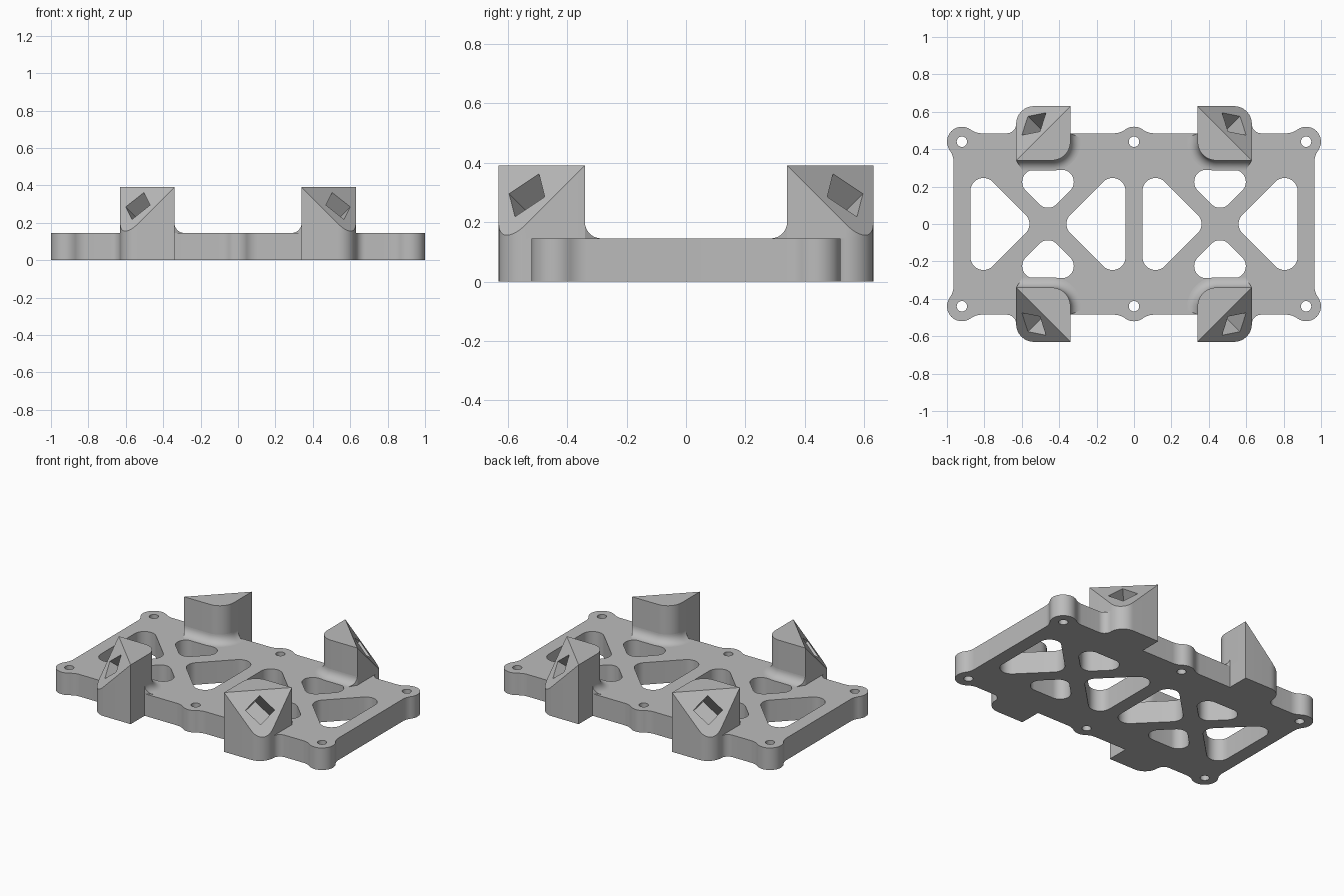
import bpy, bmesh
from math import sin, cos, radians, degrees, atan2, sqrt
from mathutils import Vector, Matrix

cube = bpy.data.objects.get("Cube")
if cube:
    bpy.data.objects.remove(cube, do_unlink=True)

grey = bpy.data.materials.new("light_grey")
grey.use_nodes = True
COLOUR = (0.5, 0.5, 0.5, 1)
grey.diffuse_color = COLOUR
grey.node_tree.nodes["Principled BSDF"].inputs["Base Color"].default_value = COLOUR

PLATE_TOP, BLOCK_TOP = 0.145, 0.39
INNER, OUTER, EDGE = 0.34, 0.63, 0.485


def arc(cx, cy, r, a0, a1, steps=12):
    angles = [radians(a0 + (a1 - a0) * i / steps) for i in range(steps + 1)]
    return [(cx + r * cos(a), cy + r * sin(a)) for a in angles]


def rounded(points, r):
    """Closed polygon with every corner rounded to radius r."""
    out = []
    for i, p in enumerate(points):
        p = Vector(p)
        a = (Vector(points[i - 1]) - p).normalized()
        b = (Vector(points[(i + 1) % len(points)]) - p).normalized()
        half = a.angle(b) / 2
        centre = p + (a + b).normalized() * r / sin(half)
        start = p + a * r / (sin(half) / cos(half)) - centre
        end = p + b * r / (sin(half) / cos(half)) - centre
        a0, a1 = degrees(atan2(start.y, start.x)), degrees(atan2(end.y, end.x))
        sweep = (a1 - a0 + 180) % 360 - 180
        out += arc(centre.x, centre.y, r, a0, a0 + sweep)
    return out


def prism(loops, z0, z1):
    """Extrude an outline, with any further loops as holes."""
    bm = bmesh.new()
    for loop in loops:
        clean = [p for i, p in enumerate(loop)
                 if (Vector(p) - Vector(loop[i - 1])).length > 1e-5]
        vs = [bm.verts.new((x, y, z0)) for x, y in clean]
        for i, v in enumerate(vs):
            bm.edges.new((vs[i - 1], v))
    bmesh.ops.triangle_fill(bm, use_beauty=True, edges=bm.edges[:], normal=(0, 0, 1))
    top = bmesh.ops.extrude_face_region(bm, geom=bm.faces[:], use_keep_orig=True)
    moved = [g for g in top["geom"] if isinstance(g, bmesh.types.BMVert)]
    bmesh.ops.translate(bm, verts=moved, vec=(0, 0, z1 - z0))
    return bm


def make(name, bm):
    bmesh.ops.recalc_face_normals(bm, faces=bm.faces[:])
    mesh = bpy.data.meshes.new(name)
    bm.to_mesh(mesh)
    bm.free()
    mesh.materials.append(grey)
    ob = bpy.data.objects.new(name, mesh)
    bpy.context.scene.collection.objects.link(ob)
    return ob


def cut(ob, cutter):
    mod = ob.modifiers.new("pocket", "BOOLEAN")
    mod.operation, mod.solver, mod.object = "DIFFERENCE", "EXACT", cutter


def mirror(ob):
    mod = ob.modifiers.new("mirror", "MIRROR")
    mod.use_axis = (True, True, False)
    mod.use_mirror_merge = False


def finish(ob):
    """Apply the modifiers and smooth the curved walls."""
    graph = bpy.context.evaluated_depsgraph_get()
    mesh = bpy.data.meshes.new_from_object(ob.evaluated_get(graph))
    ob.modifiers.clear()
    ob.data = mesh
    bpy.ops.object.select_all(action="DESELECT")
    ob.select_set(True)
    bpy.context.view_layer.objects.active = ob
    bpy.ops.object.shade_smooth_by_angle(angle=radians(30))


# Plate outline: one quarter with screw lobes and block footprint, then mirrored
LX, LY, LR, FR = 0.92, 0.44, 0.08, 0.1
rise = EDGE + FR - LY
run = sqrt((LR + FR) ** 2 - rise ** 2)
t = degrees(atan2(rise, run))
CR, SR = 0.095, 0.05
corner = OUTER - CR
quarter = (arc(0, LY, LR, 90, t) + arc(run, EDGE + FR, FR, 180 + t, 270)
           + [(INNER, EDGE), (INNER, OUTER)]
           + arc(corner, corner, CR, 90, 0)
           + arc(OUTER + SR, EDGE + SR, SR, 180, 270)
           + arc(LX - run, EDGE + FR, FR, 270, 360 - t)
           + arc(LX, LY, LR, 180 - t, t - 90)
           + arc(LX + rise, LY - run, FR, 90 + t, 180))
half = quarter + [(x, -y) for x, y in reversed(quarter)]
outline = half + [(-x, -y) for x, y in half]

# Screw holes and truss windows
loops = [outline]
for x in (-LX, 0, LX):
    for y in (-LY, LY):
        loops.append(arc(x, y, 0.028, 0, 345, 23))
for cx in (-0.46, 0.46):
    for s in (-1, 1):
        loops.append(rounded([(cx + s * 0.07, 0), (cx + s * 0.415, 0.345),
                              (cx + s * 0.415, -0.345)], 0.07))
        loops.append(rounded([(cx, s * 0.06), (cx + 0.23, s * 0.29),
                              (cx - 0.23, s * 0.29)], 0.065))
plate = make("base_plate", prism(loops, 0, PLATE_TOP))

# Corner block with its outer half sliced off at a slant
footprint = ([(INNER, OUTER)] + arc(corner, corner, CR, 90, 0) + [(OUTER, INNER)]
             + arc(INNER + 0.1, INNER + 0.1, 0.1, 270, 180))
bm = prism([footprint], PLATE_TOP, BLOCK_TOP)
sliced = bmesh.ops.bisect_plane(
    bm, geom=bm.verts[:] + bm.edges[:] + bm.faces[:], dist=1e-5,
    plane_co=(INNER, OUTER, BLOCK_TOP), plane_no=(1, 1, 1), clear_outer=True)
bmesh.ops.holes_fill(bm, edges=[e for e in bm.edges if e.is_boundary], sides=0)
block = make("corner_blocks", bm)

# Square pocket sunk at right angles to the slanted face
n = Vector((1, 1, 1)).normalized()
across = Vector((-1, 1, 0)).normalized()
up = n.cross(across)
side = across * cos(radians(49)) + up * sin(radians(49))
if up.z < 0:
    side = across * cos(radians(49)) - up * sin(radians(49))
other = n.cross(side)
DEPTH, OUT = 0.19, 0.05
centre = Vector((0.535, 0.535, 0.29)) + n * (OUT - DEPTH) / 2
frame = Matrix((side * 0.125, other * 0.125, n * (DEPTH + OUT))).transposed().to_4x4()
bm = bmesh.new()
bmesh.ops.create_cube(bm, size=1, matrix=Matrix.Translation(centre) @ frame)
cutter = make("pocket_cutter", bm)
cutter.hide_render = True
mirror(cutter)
cut(plate, cutter)
cut(block, cutter)
mirror(block)

# Concave fillet between the plate and the block's inner walls
R = 0.055
path = [((OUTER, INNER), (-0.6, -1)), ((OUTER - 0.035, INNER), (0, -1))]
path += [((x, y), ((x - 0.44) / 0.1, (y - 0.44) / 0.1))
         for x, y in arc(0.44, 0.44, 0.1, 270, 180)]
path += [((INNER, EDGE - 0.026), (-1, 0)), ((INNER, EDGE), (-1, -0.45))]
profile = [(0, PLATE_TOP)] + [(R - R * cos(radians(a)), PLATE_TOP + R - R * sin(radians(a)))
                              for a in range(0, 91, 10)]
bm = bmesh.new()
rings = [[bm.verts.new((p[0] + d[0] * o, p[1] + d[1] * o, z)) for o, z in profile]
         for p, d in path]
for a, b in zip(rings, rings[1:]):
    for i in range(len(profile)):
        bm.faces.new((a[i - 1], a[i], b[i], b[i - 1]))
bm.faces.new(rings[0])
bm.faces.new(rings[-1])
fillet = make("block_fillets", bm)
mirror(fillet)

for ob in (plate, block, fillet):
    finish(ob)
bpy.data.objects.remove(cutter, do_unlink=True)
